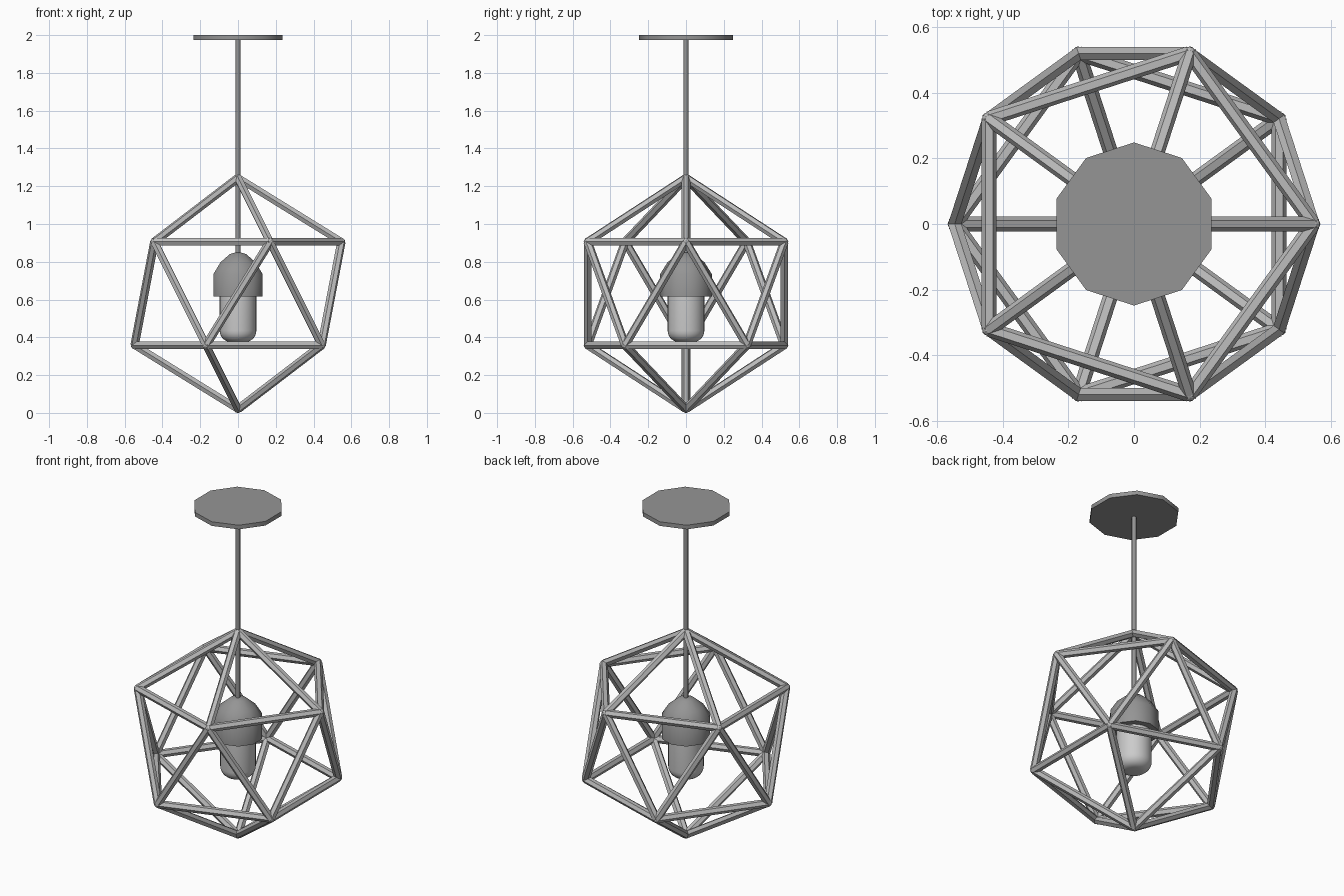
import bpy, bmesh
from math import pi, sin, cos, radians
from mathutils import Vector, Matrix

if "Cube" in bpy.data.objects:
    bpy.data.objects.remove(bpy.data.objects["Cube"])

CENTRE, RADIUS, STRUT = Vector((0, 0, 0.632)), 0.612, 0.0225


def paint(name, value):
    mat = bpy.data.materials.new(name)
    mat.diffuse_color = (value, value, value, 1)
    mat.use_nodes = True
    mat.node_tree.nodes["Principled BSDF"].inputs["Base Color"].default_value = mat.diffuse_color
    return mat


DARK, MID, PALE = paint("dark_metal", 0.3), paint("cage_metal", 0.5), paint("pale_glass", 1.0)


def finish(name, bm, mat, smooth=None):
    bmesh.ops.recalc_face_normals(bm, faces=bm.faces)
    mesh = bpy.data.meshes.new(name)
    bm.to_mesh(mesh)
    bm.free()
    mesh.materials.append(mat)
    ob = bpy.data.objects.new(name, mesh)
    bpy.context.collection.objects.link(ob)
    if smooth:
        bpy.ops.object.select_all(action='DESELECT')
        ob.select_set(True)
        bpy.context.view_layer.objects.active = ob
        bpy.ops.object.shade_smooth_by_angle(angle=radians(smooth))
    return ob


def rod(bm, a, b, r, sides, out):
    # 'out' is the direction one flat side faces
    z = (b - a).normalized()
    x = out.normalized()
    rot = Matrix((x, z.cross(x), z)).transposed().to_4x4()
    bmesh.ops.create_cone(bm, cap_ends=True, segments=sides, radius1=r, radius2=r,
                          depth=(b - a).length, matrix=Matrix.Translation((a + b) / 2) @ rot)


def lathe(name, profile, sides, mat, turn=0, smooth=None):
    bm = bmesh.new()
    rings = []
    for r, z in profile:
        if r == 0:
            rings.append([bm.verts.new((0, 0, z))] * sides)
        else:
            rings.append([bm.verts.new((r * cos(turn + 2 * pi * i / sides),
                                        r * sin(turn + 2 * pi * i / sides), z))
                          for i in range(sides)])
    for lo, hi in zip(rings, rings[1:]):
        for i in range(sides):
            j = (i + 1) % sides
            bm.faces.new(dict.fromkeys((lo[i], lo[j], hi[j], hi[i])))
    return finish(name, bm, mat, smooth)


# Icosahedral cage: a six-sided strut on every edge, a small knuckle on every corner
ico = bmesh.new()
bmesh.ops.create_icosphere(ico, subdivisions=1, radius=RADIUS)
cage = bmesh.new()
for e in ico.edges:
    a, b = (v.co for v in e.verts)
    rod(cage, a + CENTRE, b + CENTRE, STRUT, 6, a + b)
for v in ico.verts:
    bmesh.ops.create_icosphere(cage, subdivisions=2, radius=STRUT * 0.93,
                               matrix=Matrix.Translation(v.co + CENTRE))
ico.free()
finish("cage", cage, MID)

# Ceiling plate and hanging rod
lathe("ceiling_plate", [(0, 1.975), (0.249, 1.975), (0.249, 2.0), (0, 2.0)], 10, DARK,
      pi / 10, 40)
bm = bmesh.new()
rod(bm, Vector((0, 0, 0.84)), Vector((0, 0, 1.98)), 0.013, 8, Vector((1, 0, 0)))
finish("hanging_rod", bm, DARK, 50)

# Domed lamp socket
lathe("socket", [(0, 0.615), (0.137, 0.615), (0.137, 0.735), (0.098, 0.797),
                 (0.045, 0.841), (0, 0.853)], 10, DARK, pi / 10, 60)

# Bulb with rounded tip
tip = [(0.037 + 0.06 * sin(a), 0.435 - 0.06 * cos(a))
       for a in (i * pi / 12 for i in range(7))]
lathe("bulb", [(0, 0.375)] + tip + [(0.097, 0.63), (0, 0.63)], 32, PALE, smooth=40)
